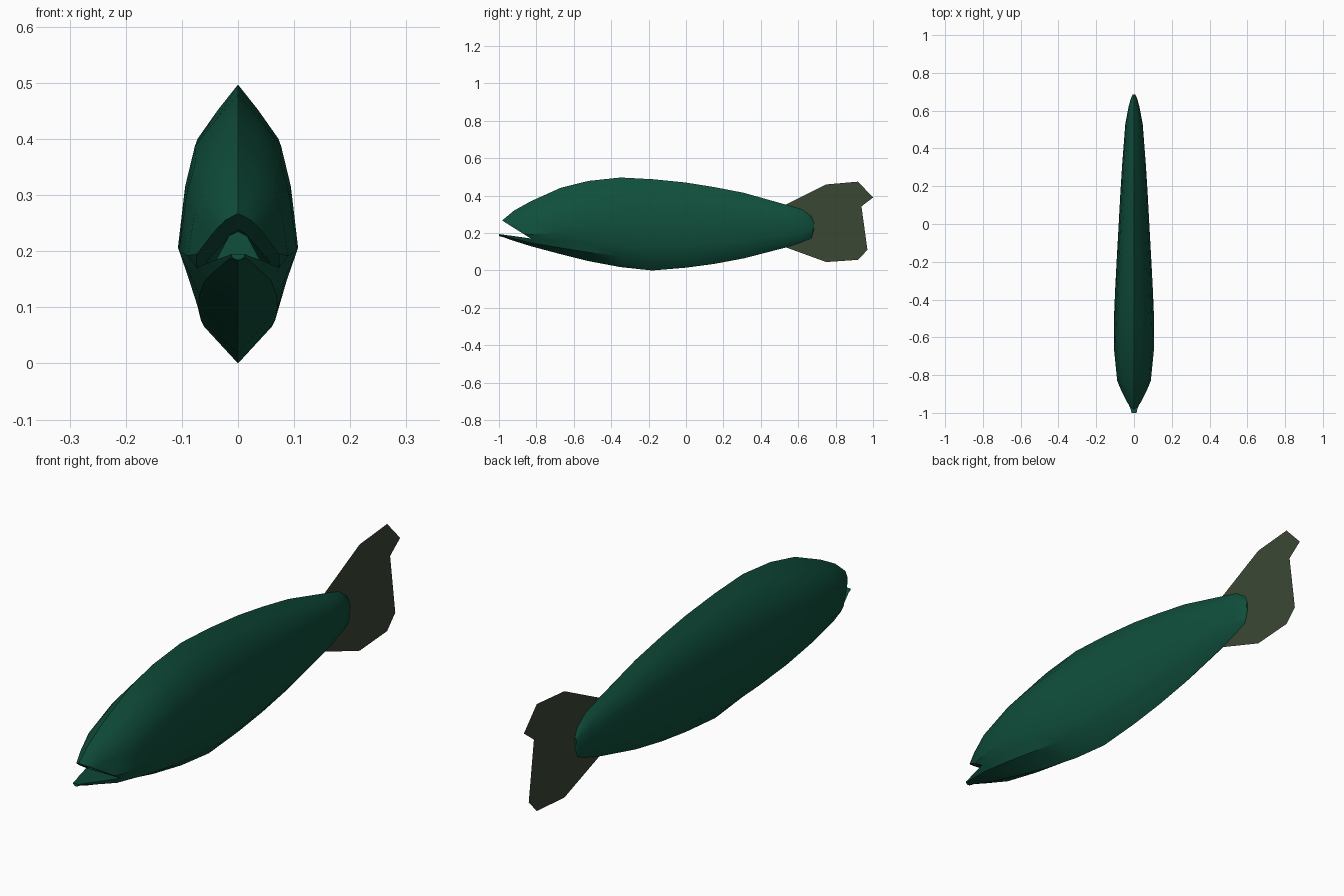
import bpy, bmesh, math

cube = bpy.data.objects.get("Cube")
if cube:
    bpy.data.objects.remove(cube, do_unlink=True)


def make_material(name, rgb):
    mat = bpy.data.materials.new(name)
    mat.use_nodes = True
    mat.diffuse_color = (*rgb, 1)
    bsdf = mat.node_tree.nodes["Principled BSDF"]
    bsdf.inputs["Base Color"].default_value = (*rgb, 1)
    bsdf.inputs["Roughness"].default_value = 0.8
    return mat


def make_object(name, bm, mat):
    mesh = bpy.data.meshes.new(name)
    bm.to_mesh(mesh)
    bm.free()
    mesh.materials.append(mat)
    obj = bpy.data.objects.new(name, mesh)
    bpy.context.collection.objects.link(obj)
    return obj


def loft(name, rings, mat):
    """Skin closed rings of (x, y, z) points and cap both ends."""
    bm = bmesh.new()
    loops = [[bm.verts.new(p) for p in ring] for ring in rings]
    n = len(loops[0])
    for a, b in zip(loops, loops[1:]):
        for i in range(n):
            j = (i + 1) % n
            bm.faces.new((a[i], a[j], b[j], b[i]))
    bm.faces.new(loops[0])
    bm.faces.new(loops[-1])
    bmesh.ops.recalc_face_normals(bm, faces=bm.faces)
    return make_object(name, bm, mat)


def cut(target, cutter):
    mod = target.modifiers.new("cut", "BOOLEAN")
    mod.operation = "DIFFERENCE"
    mod.solver = "EXACT"
    mod.object = cutter
    bpy.context.view_layer.objects.active = target
    bpy.ops.object.modifier_apply(modifier=mod.name)
    bpy.data.objects.remove(cutter, do_unlink=True)


body_green = make_material("deep green", (0.005, 0.078, 0.045))
fin_olive = make_material("olive green", (0.042, 0.064, 0.035))

# Half cross-section: (share of half-width, share of height above/below widest line)
UPPER = [(0.0, 1.0), (0.36, 0.84), (0.72, 0.66), (0.88, 0.40)]
LOWER = [(1.0, 0.0), (0.81, 0.38), (0.66, 0.70)]

# Stations along the body: y, back height, belly height, widest height, half-width
STATIONS = [
    (-1.00, 0.200, 0.184, 0.192, 0.012),
    (-0.98, 0.270, 0.179, 0.205, 0.024),
    (-0.92, 0.320, 0.158, 0.200, 0.052),
    (-0.83, 0.370, 0.130, 0.192, 0.089),
    (-0.67, 0.442, 0.087, 0.200, 0.105),
    (-0.52, 0.479, 0.050, 0.207, 0.107),
    (-0.35, 0.497, 0.018, 0.213, 0.100),
    (-0.18, 0.488, 0.000, 0.217, 0.091),
    (0.00, 0.470, 0.015, 0.220, 0.081),
    (0.15, 0.446, 0.035, 0.224, 0.073),
    (0.31, 0.415, 0.065, 0.228, 0.063),
    (0.53, 0.353, 0.122, 0.235, 0.046),
    (0.62, 0.326, 0.152, 0.238, 0.029),
    (0.67, 0.290, 0.172, 0.238, 0.015),
    (0.685, 0.255, 0.222, 0.238, 0.007),
]


def body_ring(y, top, bottom, mid, width):
    half = [(w * width, mid + t * (top - mid)) for w, t in UPPER]
    half += [(w * width, mid - t * (mid - bottom)) for w, t in LOWER]
    half.append((0.0, bottom))
    mirrored = [(-x, z) for x, z in reversed(half[1:-1])]
    return [(x, y, z) for x, z in half + mirrored]


body = loft("body", [body_ring(*s) for s in STATIONS], body_green)

# Open mouth: a wedge between the jaws, then an arched hollow behind the lips
WEDGE = [(-0.83, 0.171), (-1.05, 0.309), (-1.05, 0.202)]
wedge = loft("mouth_wedge", [[(x, y, z) for y, z in WEDGE] for x in (-0.2, 0.2)], body_green)
cut(body, wedge)


def arch(y, w, low, high):
    pts = [(-w, low), (-0.4 * w, high - 0.008), (0, high), (0.4 * w, high - 0.008), (w, low)]
    return [(x, y, z) for x, z in pts]


hollow = loft("mouth_hollow", [arch(-0.95, 0.025, 0.200, 0.238), arch(-0.83, 0.062, 0.177, 0.243),
                               arch(-0.70, 0.040, 0.182, 0.235)], body_green)
cut(body, hollow)

# Soft sides with crisp back ridge, keel and lips
body.select_set(True)
bpy.context.view_layer.objects.active = body
bpy.ops.object.shade_smooth_by_angle(angle=math.radians(35))
body.select_set(False)

# Flat forked tail fin
FIN = [(0.50, 0.34), (0.53, 0.35), (0.75, 0.46), (0.92, 0.475), (1.00, 0.39), (0.895, 0.31),
       (0.865, 0.265), (0.97, 0.11), (0.92, 0.057), (0.75, 0.045), (0.53, 0.125), (0.50, 0.14)]
bm = bmesh.new()
bm.faces.new([bm.verts.new((0, y, z)) for y, z in FIN])
bmesh.ops.triangulate(bm, faces=bm.faces)
make_object("tail_fin", bm, fin_olive)
